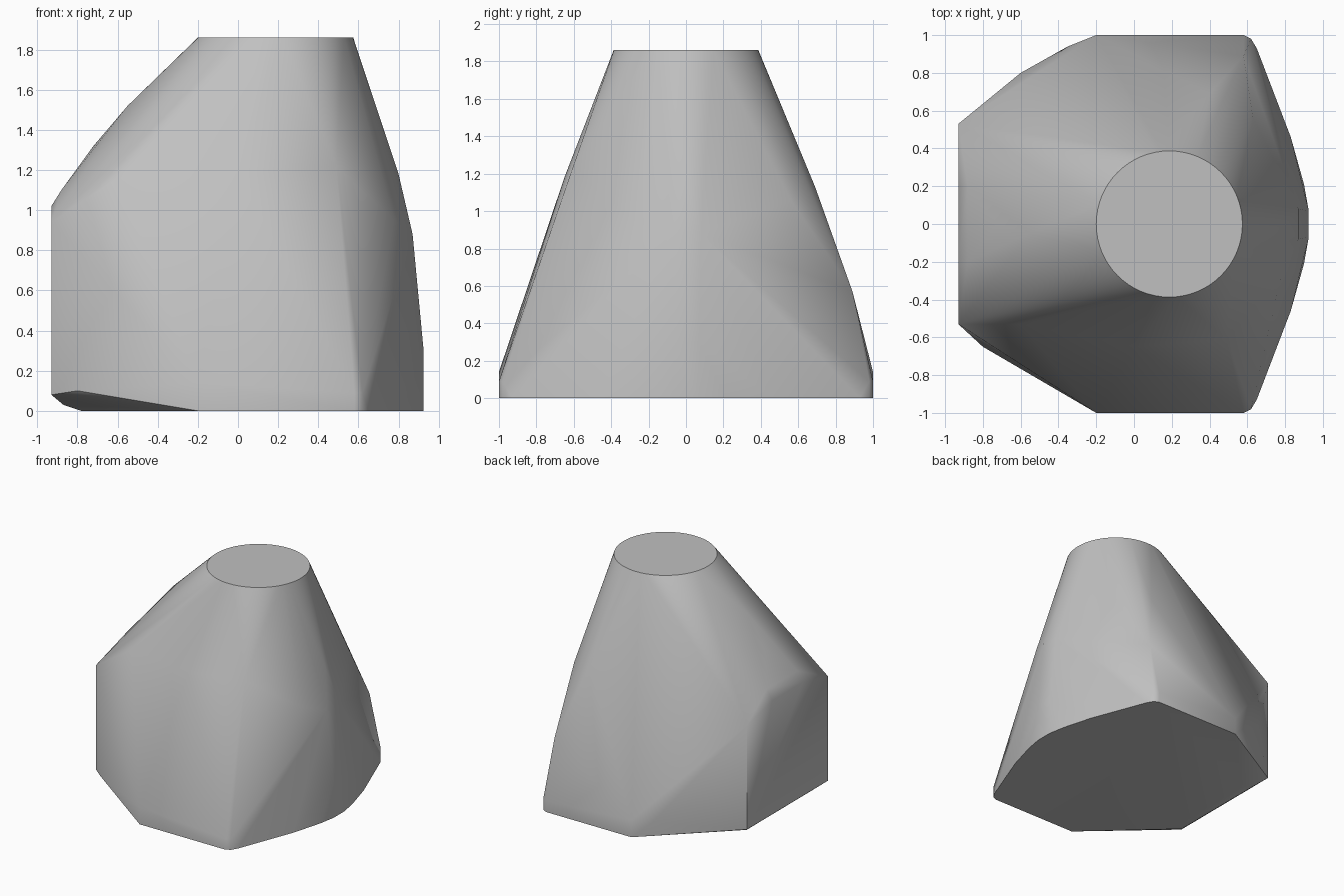
import bpy, bmesh
from math import cos, sin, tau

if "Cube" in bpy.data.objects:
    bpy.data.objects.remove(bpy.data.objects["Cube"], do_unlink=True)

grey = bpy.data.materials.new("plain grey")
grey.use_nodes = True
colour = (0.53, 0.53, 0.53, 1)
grey.diffuse_color = colour
grey.node_tree.nodes["Principled BSDF"].inputs["Base Color"].default_value = colour

# Round flat top
points = [(0.187 + 0.387 * cos(tau * i / 64), 0.387 * sin(tau * i / 64), 1.86)
          for i in range(64)]

# Features shared by front and back: foot outline, low rim, side wall, right side
mirrored = [
    (-0.2, 1, 0), (0.58, 1, 0), (0.62, 0.98, 0), (0.65, 0.93, 0),
    (0.73, 0.72, 0), (0.83, 0.46, 0), (0.9, 0.21, 0), (0.925, 0.07, 0),
    (-0.78, 0.4, 0), (-0.87, 0.45, 0.03),
    (-0.2, 1, 0.14), (0.58, 1, 0.09), (0.62, 0.98, 0.09),
    (0.925, 0.07, 0.3), (0.87, 0.08, 0.88),
    (-0.93, 0.53, 0.08), (-0.93, 0.53, 0.94), (-0.93, 0.2, 1.02),
    (-0.88, 0.2, 1.1),
]
for x, y, z in mirrored:
    points += [(x, y, z), (x, -y, z)]

# Left ridge and right shoulder
points += [(-0.55, -0.05, 1.52), (-0.72, 0, 1.32), (0.8, 0, 1.18), (0.78, -0.27, 0.95)]
# Front creases
points += [(-0.6, -0.53, 1.16), (0.49, -0.61, 1.22), (0, -0.65, 1.18), (-0.8, -0.65, 0.1)]
# Back creases
points += [(0.4, 0.69, 1.13), (0.58, 0.89, 0.57), (0.63, 0.56, 1.06), (-0.6, 0.8, 0.3),
           (-0.35, 0.94, 0.14)]

# Convex body wrapped around the feature points
bm = bmesh.new()
for p in points:
    bm.verts.new(p)
bmesh.ops.convex_hull(bm, input=bm.verts)
loose = [v for v in bm.verts if not v.link_faces]
bmesh.ops.delete(bm, geom=loose, context="VERTS")
bmesh.ops.recalc_face_normals(bm, faces=bm.faces)

mesh = bpy.data.meshes.new("body")
bm.to_mesh(mesh)
bm.free()
mesh.materials.append(grey)
body = bpy.data.objects.new("body", mesh)
bpy.context.collection.objects.link(body)
bpy.context.view_layer.objects.active = body
body.select_set(True)
bpy.ops.object.shade_smooth_by_angle(angle=0.6)
